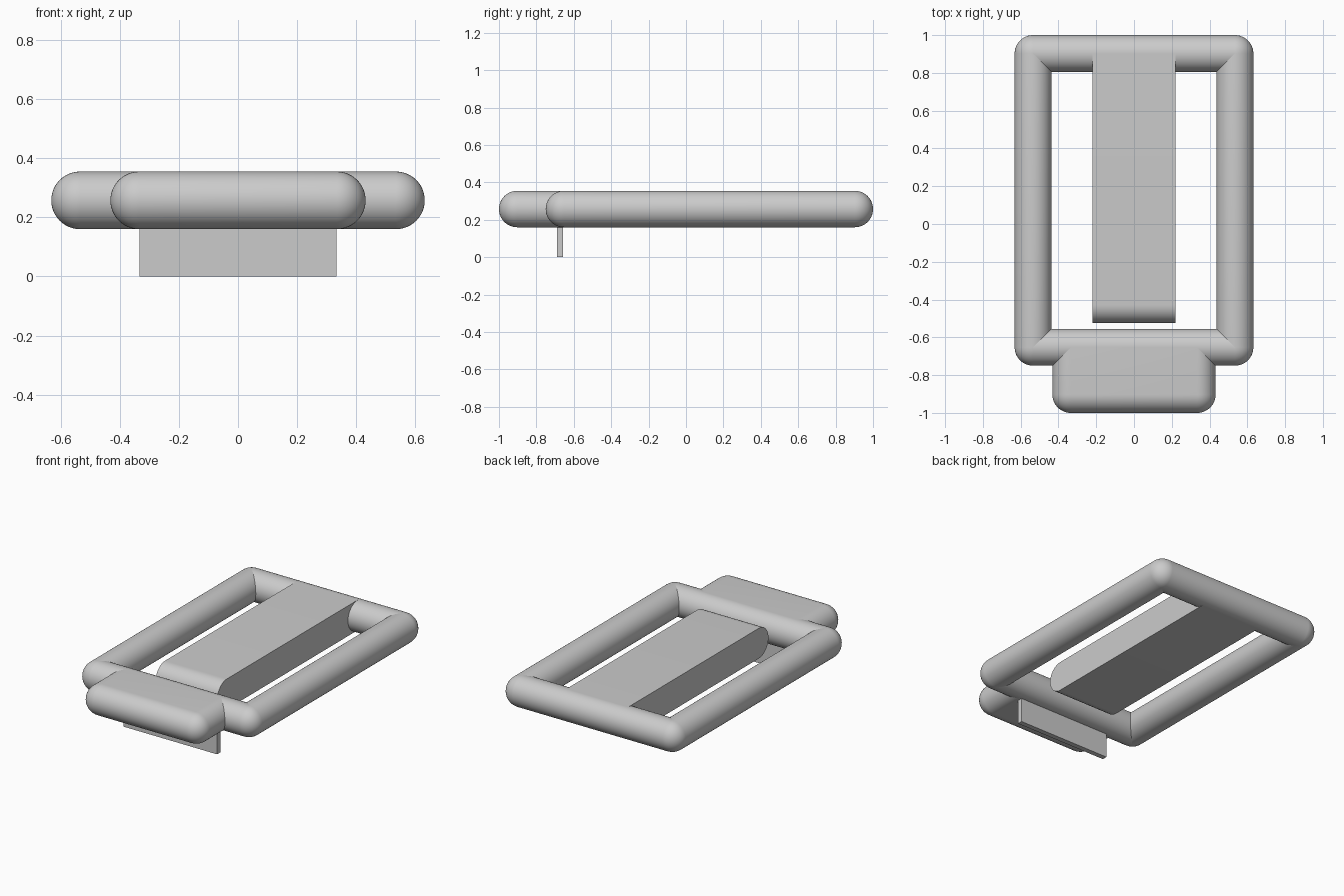
import bpy
import bmesh
import math
from mathutils import Vector

cube = bpy.data.objects.get("Cube")
if cube:
    bpy.data.objects.remove(cube, do_unlink=True)

# Single grey finish
grey = bpy.data.materials.new("satin grey")
grey.use_nodes = True
grey.diffuse_color = (0.60, 0.60, 0.60, 1)
grey.node_tree.nodes["Principled BSDF"].inputs["Base Color"].default_value = grey.diffuse_color

R = 0.0975            # radius of every rounded bar
LOW, HIGH = 0.16, 0.16 + 2 * R
SIDE = 0.632          # outer half width of the frame
FRONT, BACK = -0.75, 1.0


def block(name, low, high, rounded=None):
    """Box between two corners; edges accepted by rounded(a, b) become half-rounds."""
    low, high = Vector(low), Vector(high)
    size, mid = high - low, (low + high) / 2
    bm = bmesh.new()
    bmesh.ops.create_cube(bm, size=1)
    for v in bm.verts:
        v.co = Vector(c * s for c, s in zip(v.co, size)) + mid
    if rounded:
        edges = [e for e in bm.edges if rounded(e.verts[0].co, e.verts[1].co)]
        bmesh.ops.bevel(bm, geom=edges, offset=R * 0.999, offset_type='OFFSET',
                        segments=12, profile=0.5, affect='EDGES', clamp_overlap=False)
        bmesh.ops.remove_doubles(bm, verts=bm.verts, dist=0.0005)
    bmesh.ops.recalc_face_normals(bm, faces=bm.faces)
    mesh = bpy.data.meshes.new(name)
    bm.to_mesh(mesh)
    bm.free()
    mesh.materials.append(grey)
    obj = bpy.data.objects.new(name, mesh)
    bpy.context.collection.objects.link(obj)
    bpy.ops.object.select_all(action='DESELECT')
    obj.select_set(True)
    bpy.context.view_layer.objects.active = obj
    bpy.ops.object.shade_smooth_by_angle(angle=math.radians(30))
    return obj


def every_edge(a, b):
    return True


def along_x(a, b):
    return abs(a.x - b.x) > 0.01


# Frame: long bars with ball ends, cross bars running between their axes
for name, s in (("left_bar", 1), ("right_bar", -1)):
    x = s * (SIDE - R)
    block(name, (x - R, FRONT, LOW), (x + R, BACK, HIGH), every_edge)
for name, y in (("front_bar", FRONT + R), ("back_bar", BACK - R)):
    block(name, (R - SIDE, y - R, LOW), (SIDE - R, y + R, HIGH), along_x)

# Front tab: rounded all round except where it runs into the front bar
tab_end = FRONT + R
block("front_tab", (-0.432, -1, LOW), (0.432, tab_end, HIGH),
      lambda a, b: min(a.y, b.y) < tab_end - 0.01)

# Central tongue: flat sides, half-round free end
tongue_end = BACK - R
block("tongue", (-0.22, -0.525, LOW), (0.22, tongue_end, HIGH),
      lambda a, b: along_x(a, b) and a.y < 0)

# Thin plate hanging under the front bar
block("lower_plate", (-0.334, -0.69, 0), (0.334, -0.657, LOW + R))
